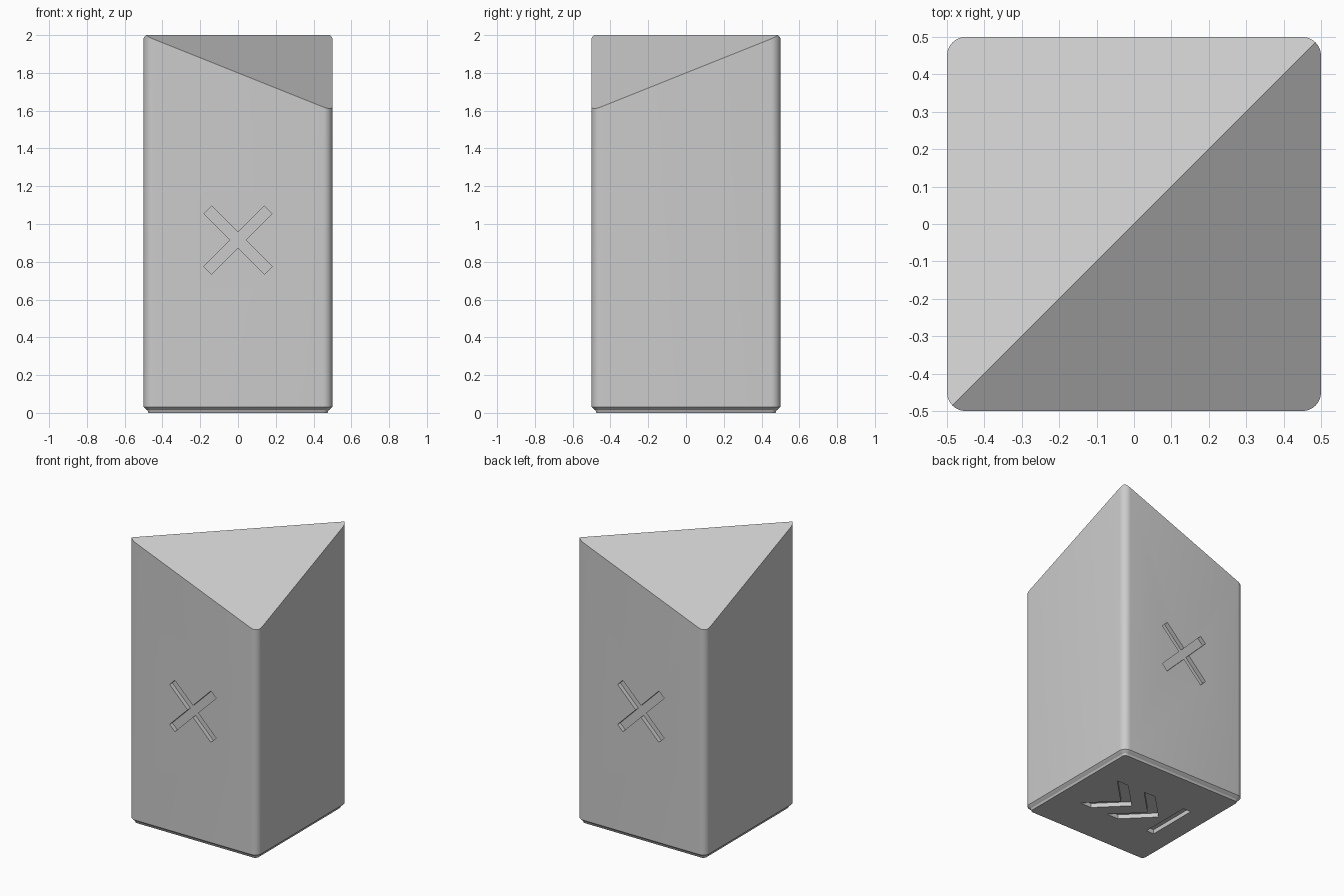
import bpy
import bmesh
from math import pi, sin, cos
from mathutils import Matrix, Vector

cube = bpy.data.objects.get("Cube")
if cube:
    bpy.data.objects.remove(cube, do_unlink=True)

HALF, RADIUS, SEGS, DEPTH = 0.5, 0.05, 8, 0.03

grey = bpy.data.materials.new("light grey")
grey.use_nodes = True
grey.diffuse_color = (0.6, 0.6, 0.6, 1)
grey.node_tree.nodes["Principled BSDF"].inputs["Base Color"].default_value = (0.6, 0.6, 0.6, 1)


def make_object(name, bm):
    bmesh.ops.recalc_face_normals(bm, faces=bm.faces)
    mesh = bpy.data.meshes.new(name)
    bm.to_mesh(mesh)
    bm.free()
    obj = bpy.data.objects.new(name, mesh)
    bpy.context.collection.objects.link(obj)
    mesh.materials.append(grey)
    return obj


def rounded_square(half):
    """Counter-clockwise outline, starting on the first corner's arc."""
    r = RADIUS - (HALF - half)
    c = HALF - RADIUS
    points = []
    for k, (sx, sy) in enumerate([(1, 1), (-1, 1), (-1, -1), (1, -1)]):
        for i in range(SEGS + 1):
            a = k * pi / 2 + i * pi / 2 / SEGS
            points.append((sx * c + r * cos(a), sy * c + r * sin(a)))
    return points


# Body: stacked rounded squares, ending in a diagonal ridge
bm = bmesh.new()
rings = []
for half, z in [(0.474, 0), (0.48, 0.014), (0.488, 0.02), (HALF, 0.032), (HALF, None)]:
    rings.append([bm.verts.new((x, y, 2 - 0.4 * abs(x - y) if z is None else z))
                  for x, y in rounded_square(half)])
n = len(rings[0])
for low, high in zip(rings, rings[1:]):
    for i in range(n):
        j = (i + 1) % n
        bm.faces.new((low[i], low[j], high[j], high[i]))
bm.faces.new(rings[0][::-1])
top = rings[-1]
start, end = SEGS // 2, SEGS // 2 + n // 2
bm.faces.new(top[start:end + 1])
bm.faces.new(top[end:] + top[:start + 1])
body = make_object("block_body", bm)


def add_prism(bm, outline, matrix):
    """Extrude an outline from just outside a surface to the groove depth."""
    rows = [[bm.verts.new(matrix @ Vector((x, y, z))) for x, y in outline]
            for z in (-DEPTH, DEPTH)]
    count = len(outline)
    for i in range(count):
        j = (i + 1) % count
        bm.faces.new((rows[0][i], rows[0][j], rows[1][j], rows[1][i]))
    bm.faces.new(rows[0][::-1])
    bm.faces.new(rows[1])


bm = bmesh.new()

# Cross grooves on the front and back
w, arm = 0.0285, 0.2265
cross = []
for k in range(4):
    turn = Matrix.Rotation(k * pi / 2 + pi / 4, 2)
    cross += [turn @ Vector(p) for p in [(arm, -w), (arm, w), (w, w)]]
for spin in (0, pi):
    place = (Matrix.Rotation(spin, 4, 'Z') @ Matrix.Translation((0, -HALF, 0.915))
             @ Matrix.Rotation(pi / 2, 4, 'X'))
    add_prism(bm, cross, place)

# Double chevron and bar grooves underneath
s = 0.185
for x in (0.295, 0.07):
    chevron = [(x, s), (x - s, 0), (x, -s), (x - 0.09, -s), (x - s - 0.09, 0), (x - 0.09, s)]
    add_prism(bm, chevron, Matrix())
add_prism(bm, [(-0.26, -s), (-0.26, s), (-0.32, s), (-0.32, -s)], Matrix())

cutter = make_object("groove_cutter", bm)
cutter.hide_render = True

# Cut the grooves and bake the result
mod = body.modifiers.new("grooves", 'BOOLEAN')
mod.operation = 'DIFFERENCE'
mod.solver = 'EXACT'
mod.object = cutter
bpy.ops.object.select_all(action='DESELECT')
body.select_set(True)
bpy.context.view_layer.objects.active = body
bpy.ops.object.modifier_apply(modifier=mod.name)
bpy.data.objects.remove(cutter, do_unlink=True)
bpy.ops.object.shade_smooth_by_angle(angle=0.3)
